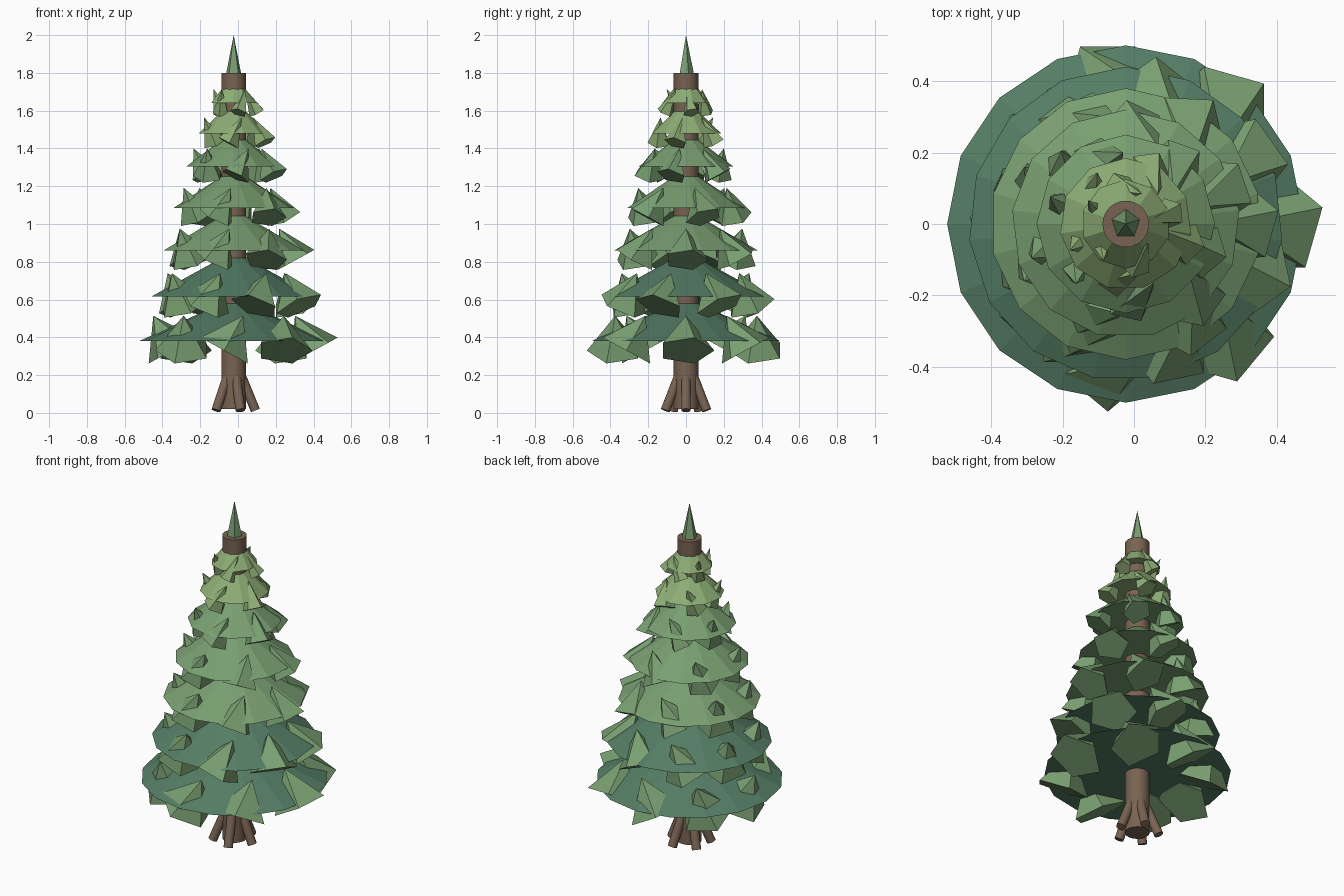
import bpy, math
from mathutils import Vector

if "Cube" in bpy.data.objects:
    bpy.data.objects.remove(bpy.data.objects["Cube"])

CX = -0.023  # trunk axis


def material(name, rgb):
    m = bpy.data.materials.new(name)
    m.diffuse_color = (*rgb, 1)
    m.use_nodes = True
    m.node_tree.nodes["Principled BSDF"].inputs["Base Color"].default_value = m.diffuse_color
    return m


BARK = material("bark", (0.19, 0.125, 0.085))
DARK = material("dark_needles", (0.09, 0.205, 0.13))
MID = material("mid_needles", (0.19, 0.345, 0.165))
LIGHT = material("light_needles", (0.27, 0.42, 0.18))


def cone(name, sides, r1, r2, h, loc, mat, rot=(0, 0, 0)):
    bpy.ops.mesh.primitive_cone_add(vertices=sides, radius1=r1, radius2=r2,
                                    depth=h, location=loc, rotation=rot)
    ob = bpy.context.object
    ob.name = name
    ob.data.materials.append(mat)
    return ob


# Trunk
cone("trunk", 32, 0.065, 0.065, 1.78, (CX, 0, 0.91), BARK)
bpy.ops.object.shade_smooth_by_angle()

# Splayed roots
for i in range(5):
    a = i * math.tau / 5
    d = Vector((math.cos(a), math.sin(a), 0))
    top = Vector((CX, 0, 0.185)) + d * 0.045
    foot = Vector((CX, 0, 0.013)) + d * 0.115
    rot = (top - foot).to_track_quat('Z', 'Y').to_euler()
    cone("root", 16, 0.025, 0.025, (top - foot).length, (top + foot) / 2, BARK, rot)
    bpy.ops.object.shade_smooth_by_angle()

# Foliage tiers: rim height, radius, apex height, tuft count, skirt and tuft colour
tiers = [(0.38, 0.50, 0.23, 8, DARK, MID), (0.615, 0.44, 0.24, 8, DARK, MID),
         (0.86, 0.38, 0.22, 7, MID, MID), (1.085, 0.32, 0.21, 6, MID, MID),
         (1.305, 0.25, 0.19, 6, MID, MID), (1.48, 0.185, 0.18, 5, LIGHT, LIGHT),
         (1.64, 0.125, 0.16, 5, LIGHT, LIGHT)]
TILT = 0.5
for t, (z, r, h, count, skirt, tuft) in enumerate(tiers):
    cone("foliage_tier", 16 - t, r, 0, h, (CX, 0, z + h / 2), skirt)
    # Tilted five-sided branch tufts, turning twice as fast as their position
    length = 0.12 + 0.18 * r
    for i in range(count):
        a = i * math.tau / count + 0.45 * t
        zc = z - 0.05 + length / 2 * math.cos(TILT)
        loc = (CX + 0.75 * r * math.cos(a), 0.75 * r * math.sin(a), zc)
        cone("branch_tuft", 5, 0.01 + 0.28 * r, 0, length, loc, tuft, (0, -TILT, 2 * a))

# Tip
cone("tree_tip", 5, 0.045, 0, 0.22, (CX, 0, 1.89), MID)
